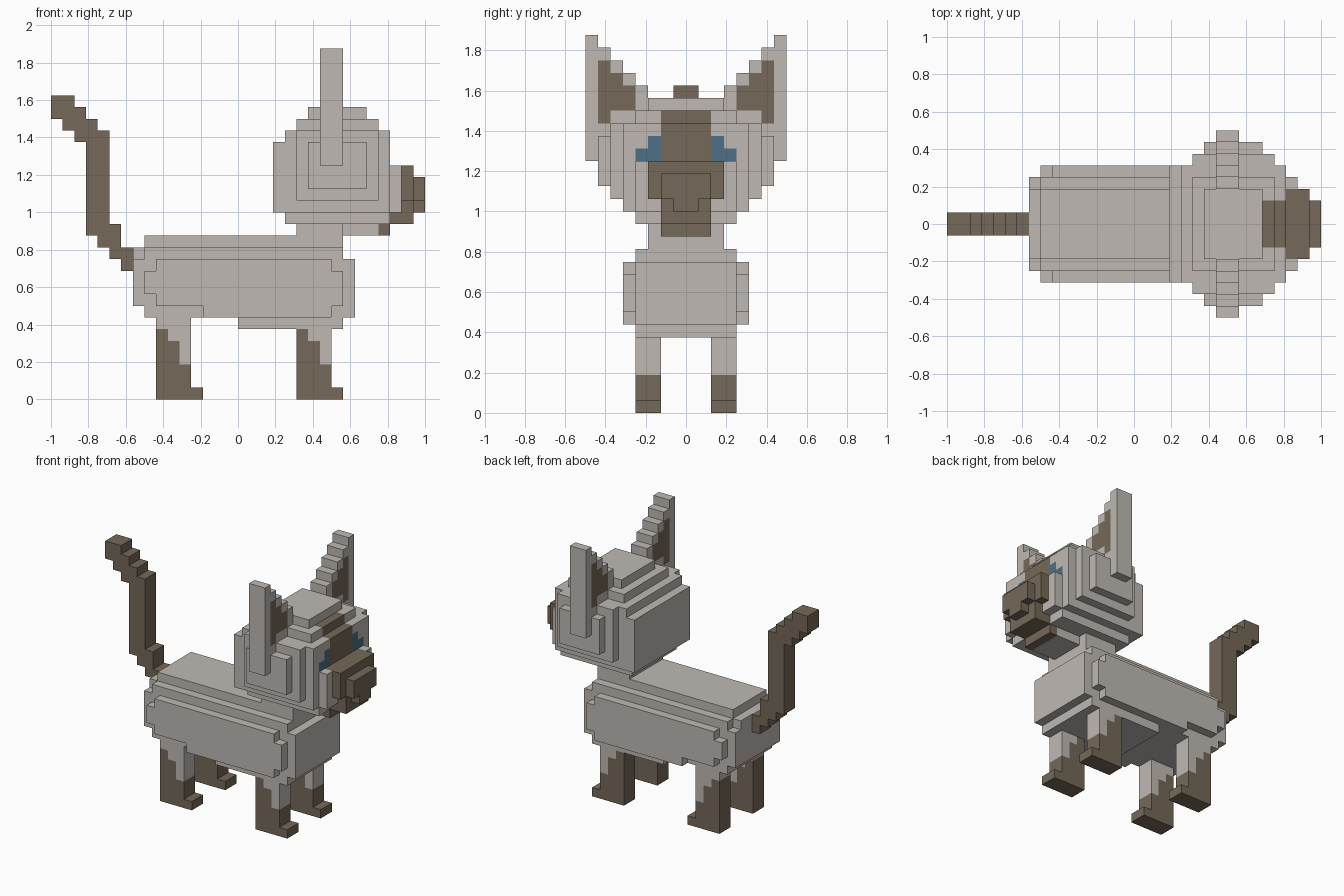
import bpy, bmesh
from mathutils import Vector

U = 1 / 16  # edge of one block

cube = bpy.data.objects.get("Cube")
if cube:
    bpy.data.objects.remove(cube, do_unlink=True)


def material(name, rgb):
    m = bpy.data.materials.new(name)
    m.use_nodes = True
    m.diffuse_color = (*rgb, 1)
    m.node_tree.nodes["Principled BSDF"].inputs["Base Color"].default_value = (*rgb, 1)
    return m


MATS = [material("warm_grey_fur", (0.52, 0.485, 0.45)),
        material("brown_fur", (0.178, 0.138, 0.098)),
        material("blue_eyes", (0.075, 0.16, 0.24))]
GREY, BROWN, BLUE = range(3)
AXES = [Vector(v) for v in ((1, 0, 0), (-1, 0, 0), (0, 1, 0), (0, -1, 0), (0, 0, 1), (0, 0, -1))]


def blocks(name, boxes):
    """Skin a union of block ranges (x0, x1, y0, y1, z0, z1, colour); later boxes repaint earlier ones."""
    cells = {}
    for x0, x1, y0, y1, z0, z1, colour in boxes:
        for x in range(x0, x1):
            for y in range(y0, y1):
                for z in range(z0, z1):
                    cells[x, y, z] = colour
    bm = bmesh.new()
    corners = {}

    def corner(p):
        key = tuple(round(c) for c in p)
        if key not in corners:
            corners[key] = bm.verts.new(Vector(key) * U)
        return corners[key]

    for cell, colour in cells.items():
        centre = Vector(cell) + Vector((0.5, 0.5, 0.5))
        for n in AXES:
            if tuple(int(c + d) for c, d in zip(cell, n)) in cells:
                continue
            a = Vector((n.y, n.z, n.x))
            b = n.cross(a)
            quad = [centre + (n + s * a + t * b) / 2 for s, t in ((1, 1), (-1, 1), (-1, -1), (1, -1))]
            face = bm.faces.new([corner(p) for p in quad])
            face.material_index = colour
    # Merge flat areas of one colour
    bmesh.ops.dissolve_limit(bm, angle_limit=0.01, verts=bm.verts, edges=bm.edges, delimit={'MATERIAL'})
    mesh = bpy.data.meshes.new(name)
    bm.to_mesh(mesh)
    bm.free()
    for m in MATS:
        mesh.materials.append(m)
    obj = bpy.data.objects.new(name, mesh)
    bpy.context.collection.objects.link(obj)
    return obj


def mid(x0, x1, half, z0, z1, colour=GREY):
    """Box centred on the middle plane."""
    return (x0, x1, -half, half, z0, z1, colour)


def flip(boxes):
    """Mirror boxes to the other side."""
    return [(x0, x1, -y1, -y0, z0, z1, c) for x0, x1, y0, y1, z0, z1, c in boxes]


# Body, with stepped flanks, back, belly and chest
blocks("body", [
    mid(-7, 8, 5, 8, 12), mid(-8, 9, 5, 9, 11), mid(-3, 8, 5, 7, 8), mid(8, 9, 5, 8, 9),
    mid(-8, 9, 4, 7, 13), mid(-9, -8, 4, 8, 12), mid(-9, -8, 3, 12, 13),
    mid(9, 10, 4, 7, 12), mid(0, 9, 4, 6, 7), mid(-8, 9, 3, 13, 14),
])
blocks("neck", [mid(5, 9, 3, 14, 15)])

# Head, with muzzle, jaw, face stripe and eyes
eye = [(12, 13, 2, 3, 20, 22, BLUE), (12, 13, 3, 4, 20, 21, BLUE)]
blocks("head", [
    mid(6, 11, 7, 18, 22), mid(5, 12, 6, 17, 23), mid(4, 13, 5, 16, 23), mid(3, 4, 5, 16, 22),
    mid(4, 13, 4, 15, 23), mid(5, 12, 4, 23, 24), mid(6, 11, 3, 24, 25),
    mid(13, 14, 4, 16, 20),
    mid(13, 14, 3, 19, 20, BROWN), mid(13, 14, 2, 15, 16, BROWN),
    mid(14, 15, 3, 17, 20, BROWN), mid(14, 15, 2, 15, 17, BROWN),
    mid(15, 16, 2, 17, 19, BROWN), mid(15, 16, 1, 16, 17, BROWN),
    mid(9, 12, 2, 14, 15), mid(12, 13, 2, 14, 15, BROWN),
    mid(11, 12, 2, 20, 24, BROWN), mid(12, 13, 2, 20, 23, BROWN),
] + eye + flip(eye))

# Ears: stepped grey rim around a brown centre
ear = [(7, 9, 7, 8, 20, 30, GREY)]
ear += [(7, 9, y, y + 1, 22, 23 + y, GREY) for y in range(3, 7)]
ear += [(7, 9, 6, 7, 23, 28, BROWN), (7, 9, 5, 6, 24, 27, BROWN), (7, 9, 4, 5, 24, 26, BROWN)]
blocks("left_side_ear", ear)
blocks("right_side_ear", flip(ear))

# Legs: brown climbs the back of each leg in steps
for label, x, top in (("hind", -7, 8), ("fore", 5, 7)):
    leg = [(x, x + 3, 2, 4, 3, top, GREY), (x, x + 3, 2, 4, 0, 3, BROWN),
           (x, x + 1, 2, 4, 3, 6, BROWN), (x + 1, x + 2, 2, 4, 3, 5, BROWN),
           (x + 3, x + 4, 2, 4, 0, 1, BROWN)]
    blocks("left_side_%s_leg" % label, leg)
    blocks("right_side_%s_leg" % label, flip(leg))

# Tail: one column of blocks per step (x, bottom, top)
columns = [(-10, 11, 13), (-11, 12, 15), (-12, 13, 23), (-13, 14, 24),
           (-14, 22, 25), (-15, 23, 26), (-16, 24, 26)]
blocks("tail", [mid(x, x + 1, 1, z0, z1, BROWN) for x, z0, z1 in columns])
